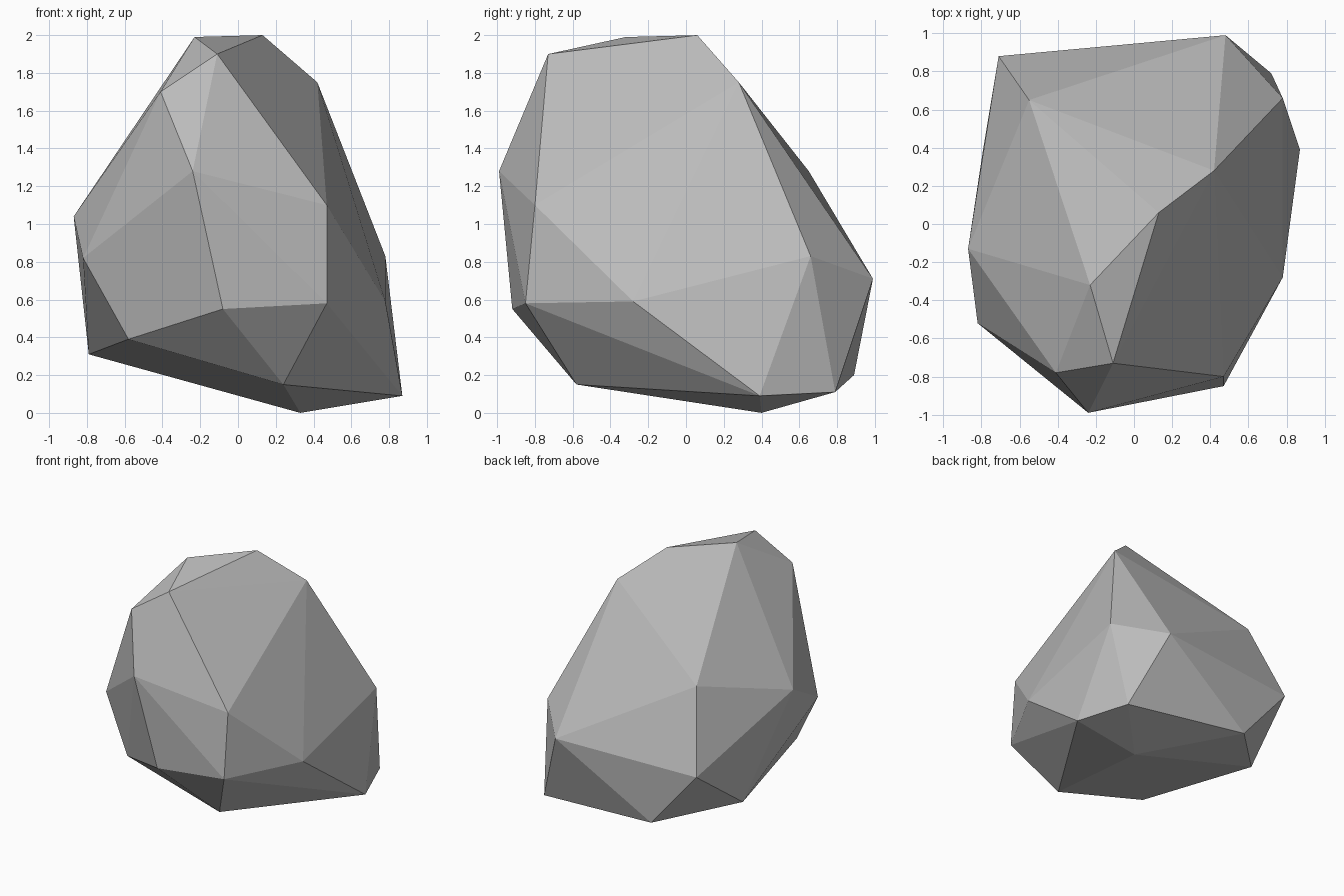
import bpy
import bmesh

# Remove the default cube
default_cube = bpy.data.objects.get("Cube")
if default_cube:
    bpy.data.objects.remove(default_cube, do_unlink=True)


def make_material(name, grey):
    """Flat matte material with one grey value."""
    material = bpy.data.materials.new(name)
    material.use_nodes = True
    colour = (grey, grey, grey, 1)
    material.diffuse_color = colour
    shader = next(n for n in material.node_tree.nodes if n.type == "BSDF_PRINCIPLED")
    shader.inputs["Base Color"].default_value = colour
    shader.inputs["Roughness"].default_value = 0.9
    return material


def make_boulder(name, corners, material):
    """Wrap a convex faceted skin around the given corner points."""
    bm = bmesh.new()
    for corner in corners:
        bm.verts.new(corner)
    bmesh.ops.convex_hull(bm, input=bm.verts[:])
    loose = [v for v in bm.verts if not v.link_faces]
    bmesh.ops.delete(bm, geom=loose, context="VERTS")
    bmesh.ops.recalc_face_normals(bm, faces=bm.faces[:])
    mesh = bpy.data.meshes.new(name)
    bm.to_mesh(mesh)
    bm.free()
    mesh.materials.append(material)
    mesh.shade_flat()
    boulder = bpy.data.objects.new(name, mesh)
    bpy.context.collection.objects.link(boulder)
    return boulder


# Crown of the rock
crown = [(-.23, -.32, 1.99), (.13, .06, 2), (-.11, -.73, 1.9),
         (-.41, -.78, 1.7), (.42, .28, 1.75)]

# Front bulge
front = [(-.24, -.99, 1.28), (.47, -.8, 1.1), (.47, -.85, .58),
         (-.08, -.92, .55), (-.58, -.59, .39)]

# Both flanks
flanks = [(-.87, -.13, 1.04), (-.82, -.52, .82),
          (.78, .66, .83), (.78, -.28, .59)]

# Sloping back
back = [(-.55, .65, 1.28), (-.71, .88, .67), (.48, .99, .71)]

# Tilted underside
base = [(-.79, .4, .31), (.24, -.58, .15), (.87, .39, .09),
        (.33, .4, 0), (.72, .79, .11), (-.31, .89, .2)]

stone_grey = make_material("stone grey", .5)
make_boulder("rock", crown + front + flanks + back + base, stone_grey)
